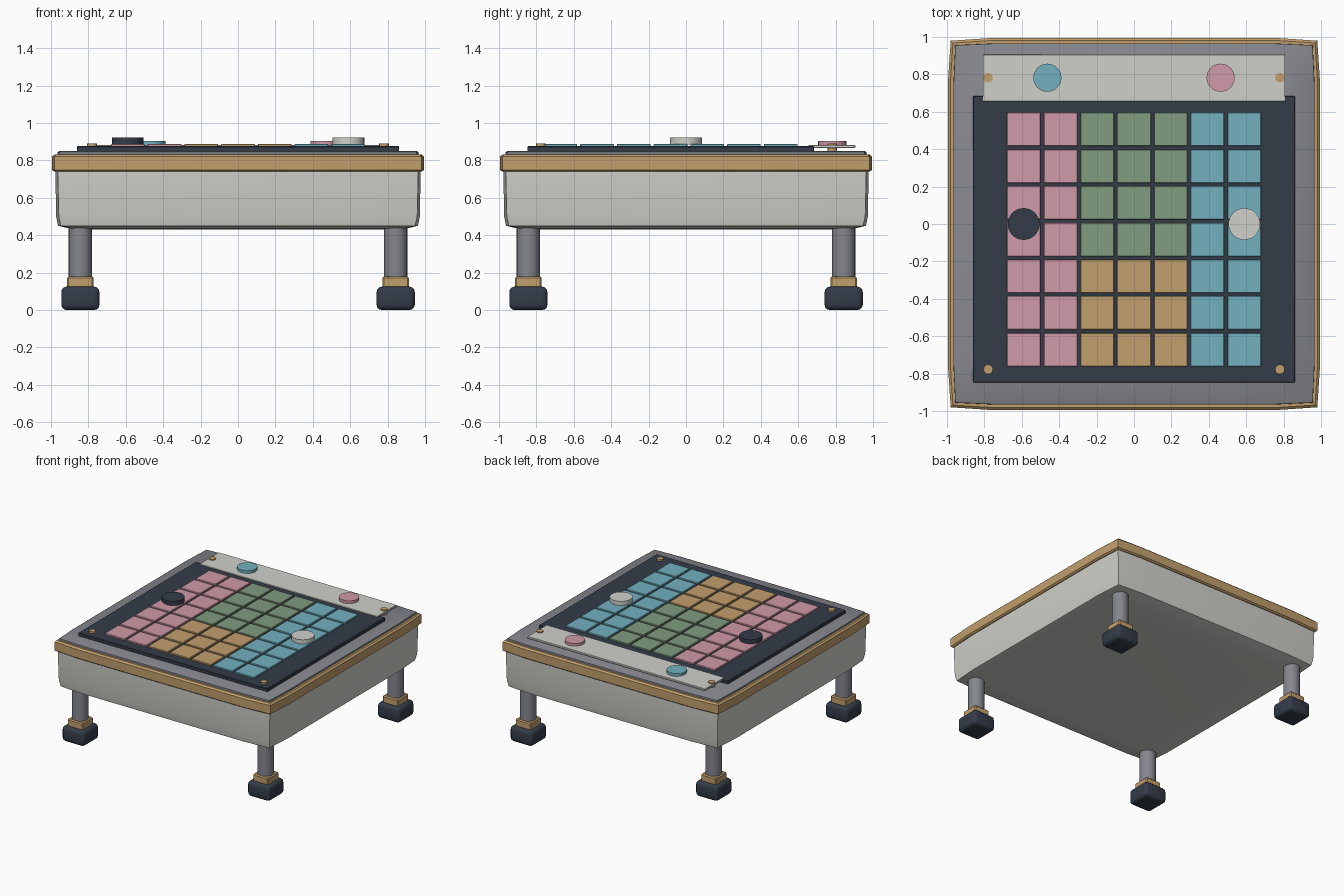
import bpy, bmesh, math

if "Cube" in bpy.data.objects:
    bpy.data.objects.remove(bpy.data.objects["Cube"])


def srgb(r, g, b):
    """Turn 0-255 display values into a linear colour."""
    f = lambda v: v / 12.92 if v <= 0.04045 else ((v + 0.055) / 1.055) ** 2.4
    return (f(r / 255), f(g / 255), f(b / 255), 1)


COLOURS = {
    "cream": (208, 208, 202), "grey": (134, 135, 142), "navy": (52, 60, 73),
    "tan": (193, 159, 109), "pink": (208, 154, 168), "green": (129, 156, 127),
    "teal": (114, 177, 191),
}
MATS = {}
for name, rgb in COLOURS.items():
    MATS[name] = bpy.data.materials.new(name)
    MATS[name].diffuse_color = srgb(*rgb)


def finish(bm, name, colour, smooth=True):
    bmesh.ops.recalc_face_normals(bm, faces=bm.faces)
    mesh = bpy.data.meshes.new(name)
    bm.to_mesh(mesh)
    bm.free()
    mesh.materials.append(MATS[colour])
    ob = bpy.data.objects.new(name, mesh)
    bpy.context.collection.objects.link(ob)
    if smooth:
        bpy.ops.object.select_all(action='DESELECT')
        ob.select_set(True)
        bpy.context.view_layer.objects.active = ob
        bpy.ops.object.shade_smooth_by_angle(angle=math.radians(30))
    return ob


def box(name, colour, x, y, z, bevel=0.0, segments=1):
    """Box from (min, max) ranges, with optional rounded edges."""
    bm = bmesh.new()
    bmesh.ops.create_cube(bm, size=1)
    for v in bm.verts:
        v.co = [r[0] if c < 0 else r[1] for c, r in zip(v.co, (x, y, z))]
    if bevel:
        bmesh.ops.bevel(bm, geom=bm.edges[:], offset=bevel, segments=segments,
                        profile=0.5, affect='EDGES')
    return finish(bm, name, colour, bevel > 0)


def disc(name, colour, x, y, z0, z1, radius, sides=32):
    bm = bmesh.new()
    bmesh.ops.create_cone(bm, cap_ends=True, segments=sides, radius1=radius,
                          radius2=radius, depth=z1 - z0)
    bmesh.ops.translate(bm, vec=(x, y, (z0 + z1) / 2), verts=bm.verts)
    return finish(bm, name, colour)


def bowed_slab(name, colour, rings):
    """Loft of square outlines whose sides bow in slightly at the corners.
    Each ring is (height, half width, corner pull)."""
    bm = bmesh.new()
    loops = []
    for z, s, pull in rings:
        p, c = s * 0.76, s - pull
        loop = []
        for k in range(4):
            co, si = round(math.cos(k * math.pi / 2)), round(math.sin(k * math.pi / 2))
            for x, y in ((s, -p), (s, p), (c, c)):
                loop.append(bm.verts.new((x * co - y * si, x * si + y * co, z)))
        loops.append(loop)
    for a, b in zip(loops, loops[1:]):
        for i in range(12):
            j = (i + 1) % 12
            bm.faces.new((a[i], a[j], b[j], b[i]))
    bm.faces.new(loops[0])
    bm.faces.new(loops[-1])
    return finish(bm, name, colour)


# Case, rim and top panel
bowed_slab("case", "cream", [(0.43, 0.80, 0.01), (0.436, 0.90, 0.012), (0.45, 0.962, 0.015),
                             (0.50, 0.972, 0.014), (0.75, 0.977, 0.013)])
bowed_slab("rim", "tan", [(0.74, 0.982, 0.014), (0.75, 0.995, 0.015),
                          (0.82, 0.995, 0.015), (0.832, 0.982, 0.014)])
bowed_slab("top_panel", "grey", [(0.82, 0.967, 0.01), (0.845, 0.965, 0.01), (0.85, 0.955, 0.01)])

# Legs with collars and block feet
for sx in (-1, 1):
    for sy in (-1, 1):
        cx, cy = sx * 0.843, sy * 0.843
        span = lambda c, h: (c - h, c + h)
        disc("leg", "grey", cx, cy, 0.12, 0.46, 0.062, 24)
        box("collar", "tan", span(cx, 0.07), span(cy, 0.07), (0.11, 0.18), 0.008)
        box("foot", "navy", span(cx, 0.102), span(cy, 0.102), (0, 0.125), 0.028, 3)

# Playing board and the plate along its back edge
box("board", "navy", (-0.86, 0.86), (-0.847, 0.685), (0.848, 0.876), 0.003)
box("back_plate", "cream", (-0.808, 0.808), (0.655, 0.905), (0.866, 0.882), 0.002)

# Seven by seven tiles in colour zones
PITCH = 0.1963
for col in range(7):
    for row in range(7):
        x, y = (col - 3) * PITCH, -0.083 + (row - 3) * PITCH
        if col < 2:
            colour = "pink"
        elif col > 4:
            colour = "teal"
        else:
            colour = "tan" if row < 3 else "green"
        box("tile", colour, (x - 0.09, x + 0.09), (y - 0.09, y + 0.09),
            (0.872, 0.888), 0.003)

# Playing pieces on the tiles and knobs on the plate
disc("dark_piece", "navy", -0.59, 0, 0.885, 0.922, 0.085)
disc("light_piece", "cream", 0.59, 0, 0.885, 0.922, 0.085)
disc("teal_knob", "teal", -0.463, 0.782, 0.875, 0.904, 0.075)
disc("pink_knob", "pink", 0.463, 0.782, 0.875, 0.904, 0.075)

# Corner screws
for sx in (-1, 1):
    for y in (-0.777, 0.782):
        disc("screw", "tan", sx * 0.78, y, 0.845, 0.89, 0.026, 12)

for m in bpy.data.materials:
    if m.users and not m.is_grease_pencil:
        m.use_nodes = True
        m.node_tree.nodes["Principled BSDF"].inputs["Base Color"].default_value = m.diffuse_color
